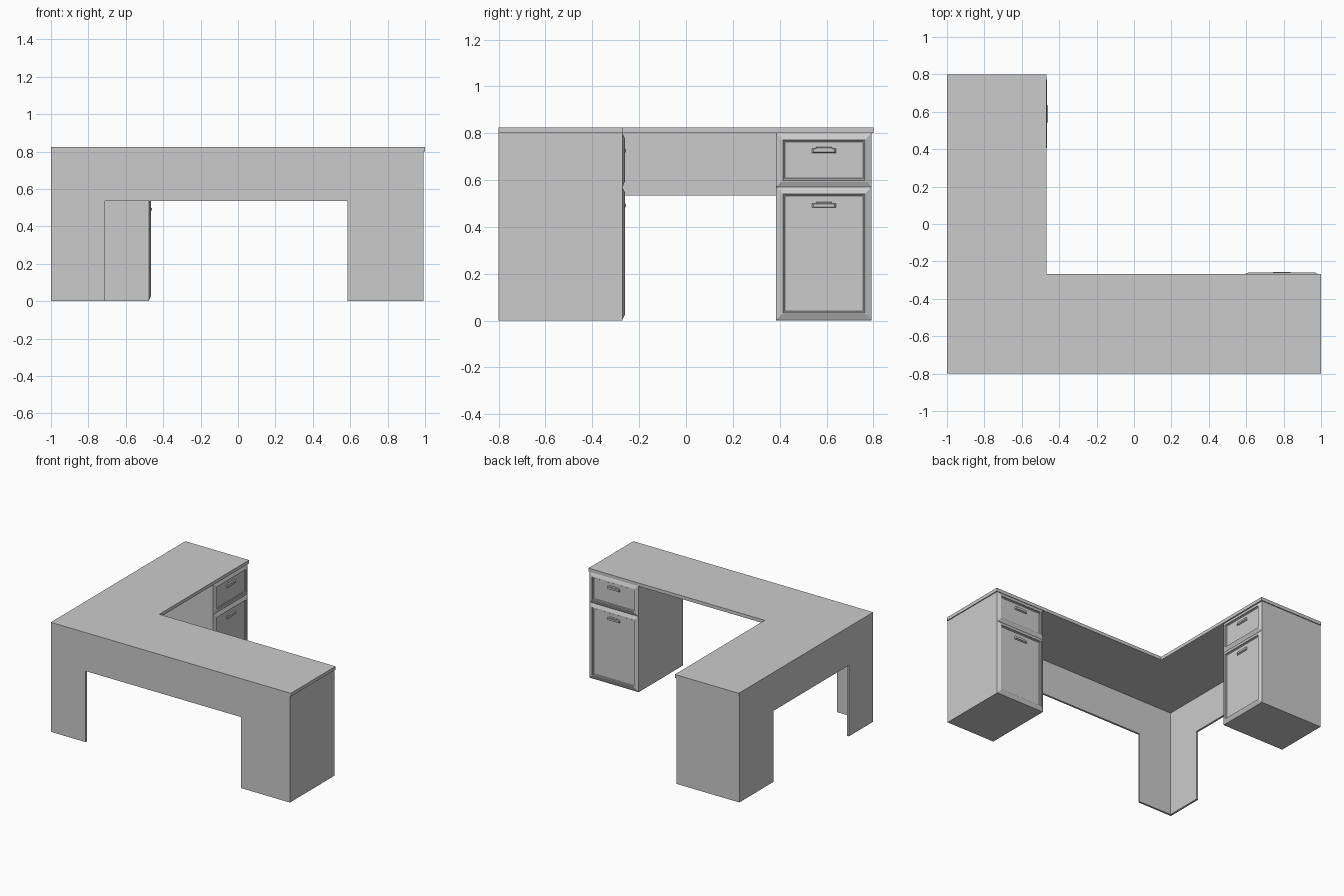
import bpy, bmesh

if "Cube" in bpy.data.objects:
    bpy.data.objects.remove(bpy.data.objects["Cube"])

TOP, UNDER, APRON = 0.825, 0.80, 0.535
T = 0.015  # panel thickness


def finish(name, bm):
    bmesh.ops.recalc_face_normals(bm, faces=bm.faces[:])
    me = bpy.data.meshes.new(name)
    bm.to_mesh(me)
    bm.free()
    ob = bpy.data.objects.new(name, me)
    bpy.context.collection.objects.link(ob)
    return ob


def prism(name, pts, offset):
    """Extrude a closed 3D outline along an offset vector."""
    bm = bmesh.new()
    f = bm.faces.new([bm.verts.new(p) for p in pts])
    r = bmesh.ops.extrude_face_region(bm, geom=[f])
    bmesh.ops.translate(bm, vec=offset,
                        verts=[g for g in r["geom"] if isinstance(g, bmesh.types.BMVert)])
    return finish(name, bm)


def box(name, x0, x1, y0, y1, z0, z1):
    return prism(name, [(x0, y0, z0), (x1, y0, z0), (x1, y1, z0), (x0, y1, z0)], (0, 0, z1 - z0))


def loft(name, rings, place):
    """Stack of (u0, u1, z0, z1, depth) rectangles joined into a closed solid."""
    bm = bmesh.new()
    loops = [[bm.verts.new(place(u, z, d)) for u, z in
              ((u0, z0), (u1, z0), (u1, z1), (u0, z1))] for u0, u1, z0, z1, d in rings]
    for a, b in zip(loops, loops[1:]):
        for i in range(4):
            j = (i + 1) % 4
            bm.faces.new((a[i], a[j], b[j], b[i]))
    bm.faces.new(loops[0])
    bm.faces.new(loops[-1])
    return finish(name, bm)


def fronts(prefix, u0, u1, place):
    """Drawer and door with raised bevelled frames, sunken panels and pulls."""
    mid = (u0 + u1) / 2
    profile = ((0, 0), (0.003, 0.002), (0.025, 0.012), (0.029, 0.012), (0.031, 0.006),
               (0.036, 0.006), (0.038, 0.003))
    for part, z0, z1, hz in (("drawer", 0.57, 0.80, 0.728), ("door", 0.003, 0.57, 0.494)):
        loft(f"{prefix}_{part}",
             [(u0 + i, u1 - i, z0 + i, z1 - i, d) for i, d in profile], place)
        # pull: wide lower lip tapering outward, with a narrower upper ledge
        loft(f"{prefix}_{part}_pull",
             [(mid - 0.051, mid + 0.051, hz - 0.012, hz + 0.006, 0.002),
              (mid - 0.051, mid + 0.051, hz - 0.012, hz + 0.006, 0.009),
              (mid - 0.045, mid + 0.045, hz - 0.009, hz + 0.004, 0.016)], place)
        loft(f"{prefix}_{part}_pull_ledge",
             [(mid - 0.034, mid + 0.034, hz + 0.003, hz + 0.013, 0.002),
              (mid - 0.034, mid + 0.034, hz + 0.003, hz + 0.010, 0.012)], place)


# L-shaped worktop
prism("worktop", [(-1, -0.8, UNDER), (1, -0.8, UNDER), (1, -0.268, UNDER),
                  (-0.468, -0.268, UNDER), (-0.468, 0.8, UNDER), (-1, 0.8, UNDER)],
      (0, 0, TOP - UNDER))

# Pedestal cabinets
box("front_cabinet", 0.585, 0.993, -0.8, -0.272, 0, UNDER)
box("wing_cabinet", -1, -0.477, 0.385, 0.793, 0, UNDER)
fronts("front_cabinet", 0.585, 0.993, lambda u, z, d: (u, -0.272 + d, z))
fronts("wing_cabinet", 0.385, 0.793, lambda u, z, d: (-0.477 + d, u, z))

# Modesty panels, meeting in the corner leg
outline = lambda a, leg, b: [(a, 0), (leg, 0), (leg, APRON), (b, APRON), (b, UNDER), (a, UNDER)]
prism("front_panel", [(u, -0.8, z) for u, z in outline(-1, -0.71, 0.585)], (0, T, 0))
prism("wing_panel", [(-1, u, z) for u, z in outline(-0.8 + T, -0.51, 0.385)], (T, 0, 0))
